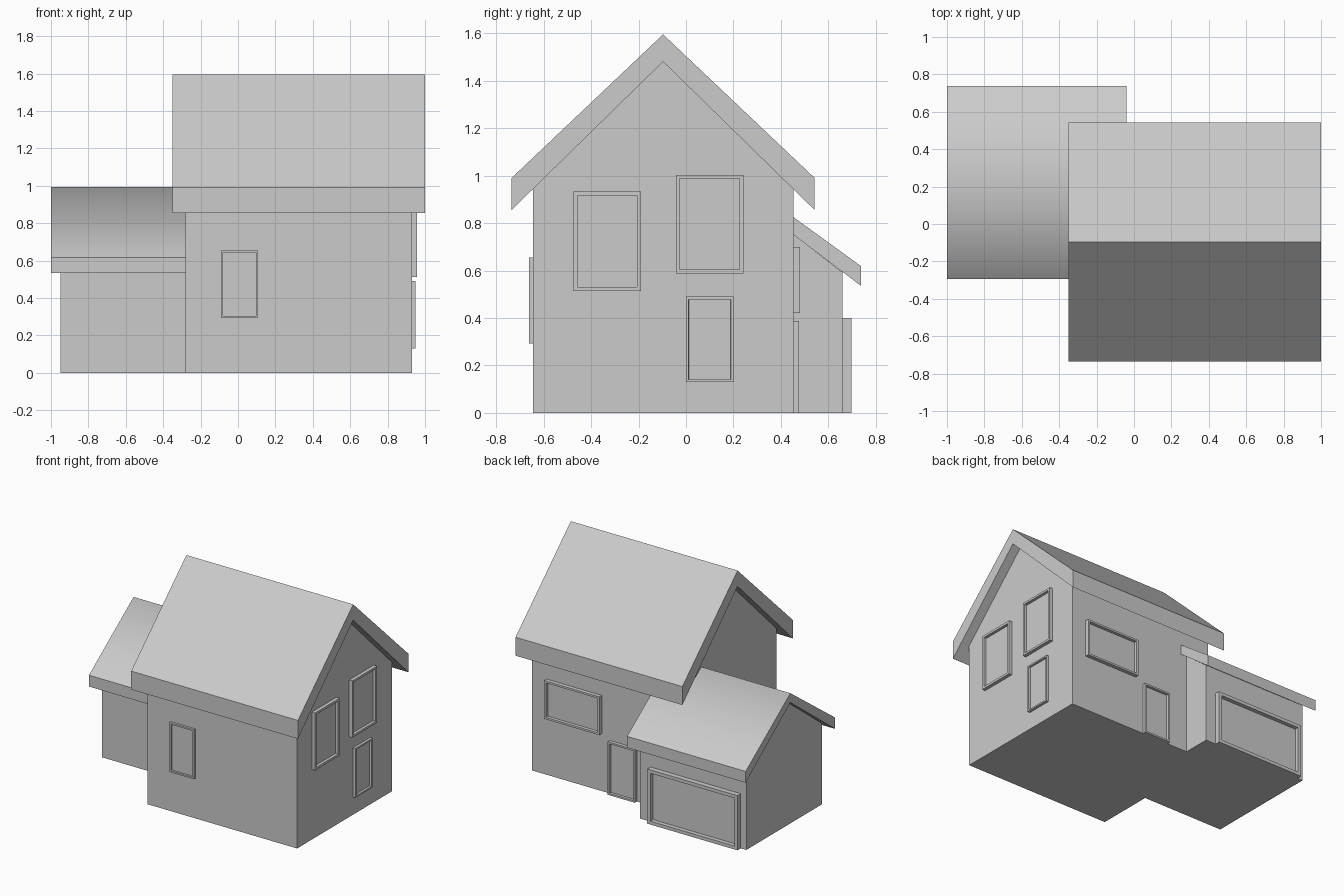
import bpy, bmesh
from mathutils import Vector

if "Cube" in bpy.data.objects:
    bpy.data.objects.remove(bpy.data.objects["Cube"])


def add_object(name, bm):
    bmesh.ops.recalc_face_normals(bm, faces=bm.faces)
    mesh = bpy.data.meshes.new(name)
    bm.to_mesh(mesh)
    bm.free()
    obj = bpy.data.objects.new(name, mesh)
    bpy.context.collection.objects.link(obj)
    return obj


def extrude_profile(name, profile, x0, x1):
    """Extrude a closed (y, z) outline along x."""
    bm = bmesh.new()
    face = bm.faces.new([bm.verts.new((x0, y, z)) for y, z in profile])
    ext = bmesh.ops.extrude_face_region(bm, geom=[face])["geom"]
    bmesh.ops.translate(bm, vec=(x1 - x0, 0, 0),
                        verts=[v for v in ext if isinstance(v, bmesh.types.BMVert)])
    return add_object(name, bm)


def gable_walls(name, x0, x1, y0, y1, eave, peak):
    mid = (y0 + y1) / 2
    return extrude_profile(name, [(y0, 0), (y1, 0), (y1, eave), (mid, peak), (y0, eave)], x0, x1)


def gable_roof(name, x0, x1, y0, y1, low, edge, under, ridge):
    mid = (y0 + y1) / 2
    return extrude_profile(name, [(y0, low), (y0, edge), (mid, ridge), (y1, edge),
                                  (y1, low), (mid, under)], x0, x1)


def framed_panel(name, side, wall, depth, a0, a1, z0, z1, rim=0.02):
    """Raised frame with a recessed panel on the 'right', 'front' or 'back' wall."""
    normal = {"right": Vector((1, 0, 0)), "front": Vector((0, -1, 0)),
              "back": Vector((0, 1, 0))}[side]
    sign = normal.x + normal.y
    inner, outer = wall - sign * 0.01, wall + sign * depth
    bm = bmesh.new()
    bmesh.ops.create_cube(bm, size=1)
    for v in bm.verts:
        a = a1 if (v.co.y if side == "right" else v.co.x) > 0 else a0
        d = outer if v.co.dot(normal) > 0 else inner
        z = z1 if v.co.z > 0 else z0
        v.co = (d, a, z) if side == "right" else (a, d, z)
    bmesh.ops.recalc_face_normals(bm, faces=bm.faces)
    front = max(bm.faces, key=lambda f: f.calc_center_median().dot(normal))
    # inset rim, then a straight step back to the panel
    bmesh.ops.inset_individual(bm, faces=[front], thickness=rim)
    bmesh.ops.inset_individual(bm, faces=[front], thickness=0.0005)
    bmesh.ops.translate(bm, verts=front.verts, vec=-normal * depth * 0.8)
    return add_object(name, bm)


# Walls of house and garage, joined into one shell
walls = gable_walls("walls", -0.28, 0.93, -0.645, 0.452, 0.945, 1.482)
garage = gable_walls("garage_walls", -0.95, -0.09, -0.215, 0.66, 0.592, 0.928)
union = walls.modifiers.new("join", "BOOLEAN")
union.operation = "UNION"
union.solver = "EXACT"
union.object = garage
bpy.context.view_layer.objects.active = walls
bpy.ops.object.modifier_apply(modifier=union.name)
bpy.data.objects.remove(garage)

# Roofs
gable_roof("main_roof", -0.35, 1.0, -0.735, 0.542, 0.855, 0.99, 1.48, 1.595)
garage_roof = gable_roof("garage_roof", -1.0, -0.04, -0.295, 0.738, 0.535, 0.618, 0.925, 0.993)

# Garage roof slopes are shaded softly across the ridge
mesh = garage_roof.data
for p in mesh.polygons:
    p.use_smooth = p.normal.z > 0.3
for e in mesh.edges:
    e.use_edge_sharp = not all(mesh.vertices[i].co.z > 0.98 for i in e.vertices)

# Windows and doors
for args in [
    ("right_window_front", "right", 0.93, 0.026, -0.475, -0.19, 0.513, 0.933, 0.024),
    ("right_window_rear", "right", 0.93, 0.026, -0.043, 0.242, 0.588, 1.003, 0.022),
    ("right_window_lower", "right", 0.93, 0.02, 0.0, 0.2, 0.13, 0.49, 0.016),
    ("front_window", "front", -0.645, 0.017, -0.092, 0.107, 0.293, 0.655, 0.016),
    ("back_window", "back", 0.452, 0.029, 0.365, 0.812, 0.42, 0.70, 0.02),
    ("entry_door", "back", 0.452, 0.025, 0.08, 0.30, 0.0, 0.388, 0.018),
    ("garage_door", "back", 0.66, 0.038, -0.905, -0.175, 0.0, 0.40, 0.035),
]:
    framed_panel(*args)
